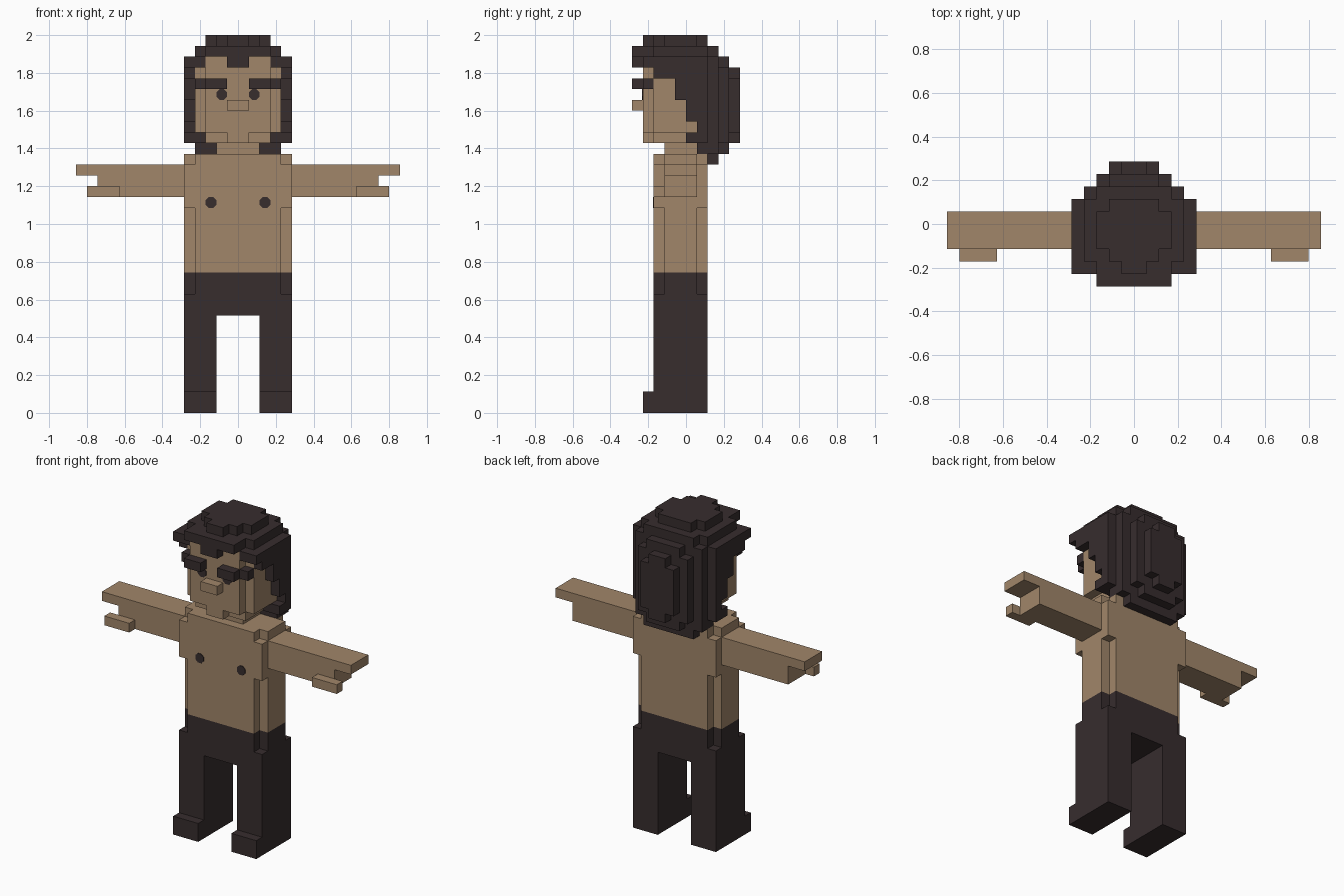
import bpy, bmesh, math
from mathutils import Vector, Matrix

if "Cube" in bpy.data.objects:
    bpy.data.objects.remove(bpy.data.objects["Cube"], do_unlink=True)

U = 2 / 35  # size of one block


def material(name, rgb):
    m = bpy.data.materials.new(name)
    m.use_nodes = True
    m.diffuse_color = (*rgb, 1)
    m.node_tree.nodes["Principled BSDF"].inputs["Base Color"].default_value = (*rgb, 1)
    return m


SKIN = material("tan skin", (0.355, 0.238, 0.143))
DARK = material("dark brown", (0.038, 0.026, 0.027))
AXES = [Vector(v) for v in ((1, 0, 0), (0, 1, 0), (0, 0, 1))]


def finish(name, bm, mat):
    mesh = bpy.data.meshes.new(name)
    bm.to_mesh(mesh)
    bm.free()
    mesh.materials.append(mat)
    obj = bpy.data.objects.new(name, mesh)
    bpy.context.collection.objects.link(obj)
    return obj


def cells(boxes):
    return {(x, y, z) for x0, x1, y0, y1, z0, z1 in boxes
            for x in range(x0, x1) for y in range(y0, y1) for z in range(z0, z1)}


def blocks(name, mat, boxes, cuts=(), mirror=False):
    """Union of block-unit boxes minus cuts, keeping only the outer skin."""
    solid = cells(boxes) - cells(cuts)
    if mirror:
        solid |= {(-x - 1, y, z) for x, y, z in solid}
    bm = bmesh.new()
    for c in solid:
        mid = Vector(c) + Vector((0.5, 0.5, 0.5))
        for i in range(3):
            for s in (1, -1):
                n = AXES[i] * s
                if tuple(int(a) for a in Vector(c) + n) in solid:
                    continue
                a, b = AXES[(i + 1) % 3] / 2, AXES[(i + 2) % 3] / 2 * s
                f = mid + n / 2
                bm.faces.new([bm.verts.new((f + p) * U)
                              for p in (-a - b, a - b, a + b, -a + b)])
    bmesh.ops.remove_doubles(bm, verts=bm.verts, dist=U / 100)
    bmesh.ops.dissolve_limit(bm, angle_limit=0.01, verts=bm.verts, edges=bm.edges)
    return finish(name, bm, mat)


def disc(name, mat, x, y, z):
    """Thin eight-sided plate facing the front."""
    bm = bmesh.new()
    place = (Matrix.Translation((x * U, y * U, z * U)) @ Matrix.Rotation(math.pi / 2, 4, 'X')
             @ Matrix.Rotation(math.pi / 8, 4, 'Z'))
    bmesh.ops.create_cone(bm, cap_ends=True, segments=8, radius1=0.54 * U,
                          radius2=0.54 * U, depth=0.008, matrix=place)
    return finish(name, bm, mat)


# Corner notches along the torso and on the shoulders
corners = [(x, x + 1, y, y + 1, z0, z1) for x in (-5, 4) for y in (-3, 1)
           for z0, z1 in ((11, 19), (23, 24))]

# Body
blocks("torso", SKIN, [(-5, 5, -3, 2, 13, 24)], corners)
blocks("neck", SKIN, [(-2, 2, -2, 1, 24, 25)])
blocks("trousers", DARK, [(-5, 5, -3, 2, 9, 13), (-5, -2, -3, 2, 0, 9), (2, 5, -3, 2, 0, 9),
                          (-5, -2, -4, -3, 0, 2), (2, 5, -4, -3, 0, 2)], corners)

# Arms: long top slab with fingers, lower forearm, thumb in front
for side in ("left", "right"):
    arm = [(5, 15, -2, 1, 22, 23), (5, 13, -2, 1, 20, 22), (11, 14, -3, -2, 20, 21)]
    if side == "right":
        arm = [(-b, -a, *rest) for a, b, *rest in arm]
    blocks(side + "_arm", SKIN, arm)

# Head with flat face, jaw, chin and nose
blocks("head", SKIN, [(-4, 4, -3, 2, 26, 33), (-3, 3, -4, -3, 26, 33),
                      (-3, 3, -3, 1, 25, 26), (-1, 1, -4, -3, 25, 26)],
       [(-4, -3, 1, 2, 26, 27), (3, 4, 1, 2, 26, 27)])
blocks("nose", SKIN, [(-1, 1, -5, -4, 28, 29)])
blocks("eyebrows", DARK, [(1, 3, -5, -4, 30, 31), (3, 4, -4, -3, 30, 31)], mirror=True)

for side, s in (("left", 1), ("right", -1)):
    disc(side + "_eye", DARK, 1.5 * s, -4, 29.5)
    disc(side + "_nipple", DARK, 2.5 * s, -3, 19.5)

# Hair, described on the +x half and mirrored
hair = [
    # crown
    (0, 1, -4, 2, 34, 35), (0, 2, -3, 2, 34, 35), (0, 3, -2, 1, 34, 35),
    (0, 3, -5, 3, 33, 34), (0, 4, -3, 2, 33, 34),
    # fringe
    (0, 1, -5, -4, 32, 33), (3, 5, -4, -3, 32, 33),
    # sides stepping back towards the neck
    (4, 5, -4, 2, 32, 33), (4, 5, -3, 2, 31, 32), (4, 5, -1, 2, 29, 31),
    (4, 5, 0, 2, 27, 29), (4, 5, 1, 2, 26, 27), (3, 5, 0, 2, 25, 26),
    (3, 4, 1, 2, 26, 27), (2, 4, 1, 2, 24, 25), (0, 3, 1, 2, 25, 26),
    # back layers
    (0, 4, 2, 3, 24, 33), (0, 3, 2, 3, 23, 24),
    (0, 3, 3, 4, 25, 32), (0, 2, 3, 4, 24, 33),
    (0, 2, 4, 5, 26, 31), (0, 1, 4, 5, 25, 32),
]
blocks("hair", DARK, hair, mirror=True)
